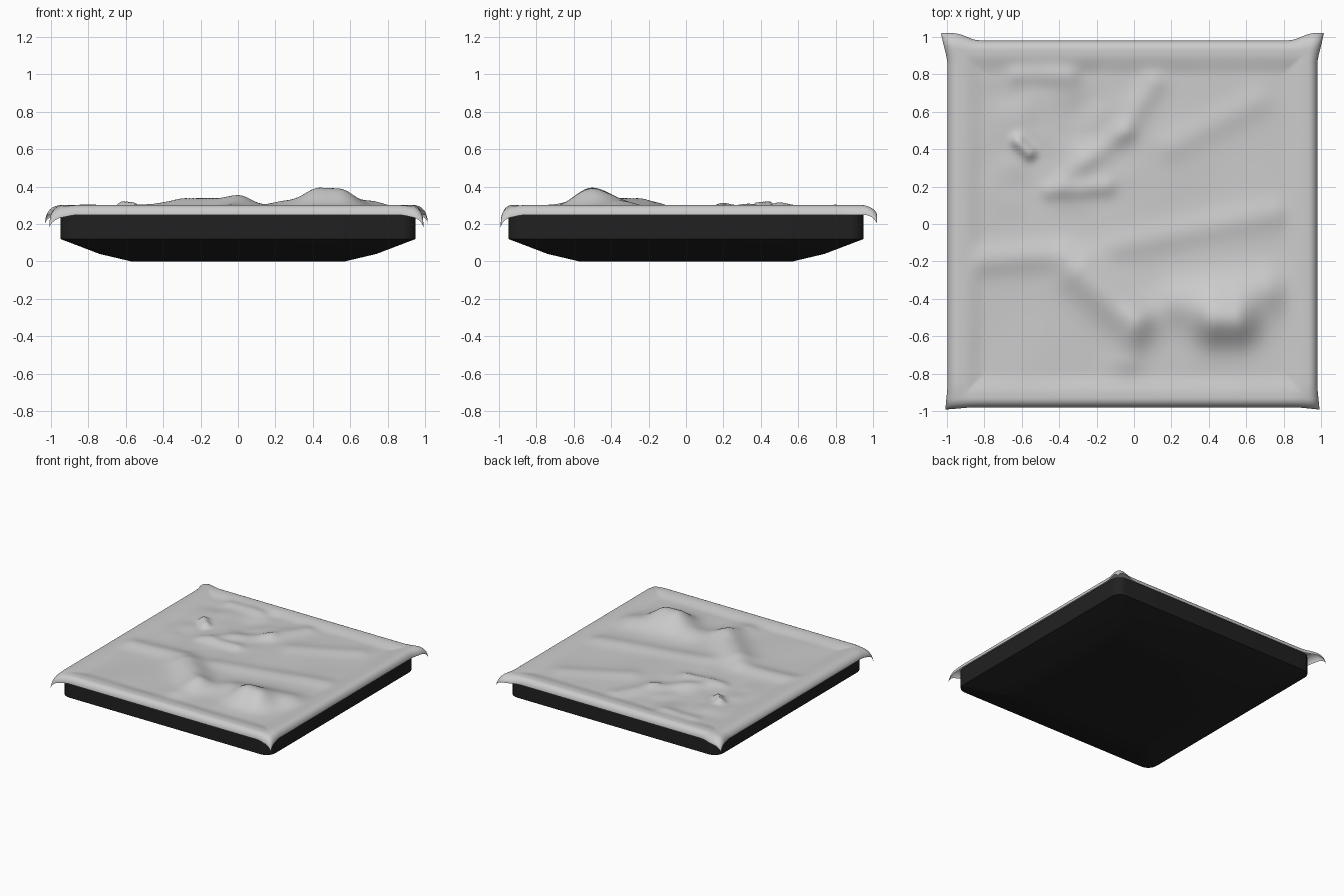
import bpy, bmesh, math
from mathutils import Vector, noise

if "Cube" in bpy.data.objects:
    bpy.data.objects.remove(bpy.data.objects["Cube"])


def finish(name, bm, color=None, angle=30):
    me = bpy.data.meshes.new(name)
    bm.to_mesh(me)
    bm.free()
    ob = bpy.data.objects.new(name, me)
    bpy.context.collection.objects.link(ob)
    if color:
        mat = bpy.data.materials.new(name + "_colour")
        mat.diffuse_color = color
        mat.use_nodes = True
        mat.node_tree.nodes["Principled BSDF"].inputs["Base Color"].default_value = mat.diffuse_color
        me.materials.append(mat)
    bpy.context.view_layer.objects.active = ob
    ob.select_set(True)
    bpy.ops.object.shade_smooth_by_angle(angle=math.radians(angle))
    ob.select_set(False)
    return ob


def rounded_square(bm, half, r, z, n=5):
    ring = []
    for k in range(4):
        cx, cy = [(1, 1), (-1, 1), (-1, -1), (1, -1)][k]
        for i in range(n + 1):
            a = math.pi / 2 * (k + i / n)
            ring.append(bm.verts.new((cx * (half - r) + r * math.cos(a),
                                      cy * (half - r) + r * math.sin(a), z)))
    return ring


# Dark tray: stacked rounded squares, tapered underside, shallow recess on top
bm = bmesh.new()
profile = [(0.57, 0.05, 0.0), (0.74, 0.065, 0.04), (0.95, 0.08, 0.12),
           (0.95, 0.08, 0.27), (0.88, 0.06, 0.27), (0.84, 0.05, 0.22)]
rings = [rounded_square(bm, *p) for p in profile]
for a, b in zip(rings, rings[1:]):
    for i in range(len(a)):
        j = (i + 1) % len(a)
        bm.faces.new((a[i], a[j], b[j], b[i]))
bm.faces.new(rings[0][::-1])
bm.faces.new(rings[-1])
finish("tray_base", bm, (0.015, 0.015, 0.015, 1), 15)


# Terrain sheet: ridges given as start, end, height, width
ridges = [
    (0.44, -0.52, 0.54, -0.52, 0.095, 0.12),
    (0.25, -0.42, 0.70, -0.35, 0.042, 0.12),
    (-0.28, -0.26, 0.00, -0.52, 0.055, 0.12),
    (0.00, -0.52, -0.04, -0.72, 0.02, 0.09),
    (-0.90, -0.20, -0.40, -0.16, 0.022, 0.08),
    (-0.10, -0.12, 0.75, 0.06, 0.015, 0.08),
    (-0.62, 0.44, -0.56, 0.38, 0.04, 0.035),
    (-0.45, 0.18, -0.15, 0.20, 0.020, 0.05),
    (-0.38, 0.24, -0.05, 0.50, 0.018, 0.06),
    (-0.05, 0.50, 0.10, 0.75, 0.018, 0.07),
    (-0.62, 0.80, -0.35, 0.80, 0.018, 0.06),
    (0.20, 0.42, 0.65, 0.65, 0.012, 0.08),
]


def relief(x, y):
    h = 0.0
    for x0, y0, x1, y1, amp, w in ridges:
        a, d, p = Vector((x0, y0)), Vector((x1 - x0, y1 - y0)), Vector((x, y))
        t = max(0, min(1, (p - a).dot(d) / d.length_squared))
        h += amp * math.exp(-((p - a - d * t).length / w) ** 2)
    rough = math.exp(-((x + 0.4) / 0.4) ** 4 - ((y - 0.48) / 0.4) ** 4)
    h += noise.noise(Vector((x * 6, y * 6, 1.7))) * 0.014 * rough
    h += noise.noise(Vector((x * 2.5, y * 2.5, 4.1))) * 0.006
    return h


def smooth(a, b, t):
    t = max(0, min(1, (t - a) / (b - a)))
    return t * t * (3 - 2 * t)


def hem(s):
    """Fold the sheet over the tray edge: returns position and drop."""
    a = abs(s)
    if a <= 0.93:
        return s, 0.0
    t = (a - 0.93) / 0.07
    return math.copysign(0.93 + 0.05 * math.sin(t * math.pi / 2), s), \
        0.052 * (1 - math.cos(t * math.pi / 2))


N = 130
bm = bmesh.new()
grid = []
# denser spacing toward the hem
params = [1.0 * math.sin(1.25 * (2 * i / N - 1)) / math.sin(1.25) for i in range(N + 1)]
for v in params:
    row = []
    for u in params:
        x, dx = hem(u)
        y, dy = hem(v)
        inner = 1 - smooth(0.79, 0.91, max(abs(x), abs(y)))
        z = 0.301 - dx - dy + inner * (relief(x, y) - 0.019)
        # pointed drooping corners at the front, rounder ones at the back
        c = smooth(0.85, 1, abs(u)) * smooth(0.85, 1, abs(v))
        tip = 0.012 if v < 0 else -0.035
        x += math.copysign(tip * c, u)
        y += math.copysign(tip * c, v)
        z -= c * (0.025 if v < 0 else 0.0)
        # slight swelling beside the back corners
        if v > 0:
            y += 0.02 * smooth(0.93, 1, v) * math.exp(-((abs(u) - 0.92) / 0.06) ** 2)
        if u < 0:
            x -= 0.017 * smooth(0.9, 1, -u)
        row.append(bm.verts.new((x, y, z)))
    grid.append(row)
for j in range(N):
    for i in range(N):
        bm.faces.new((grid[j][i], grid[j][i + 1], grid[j + 1][i + 1], grid[j + 1][i]))
finish("terrain_sheet", bm, None, 80)
